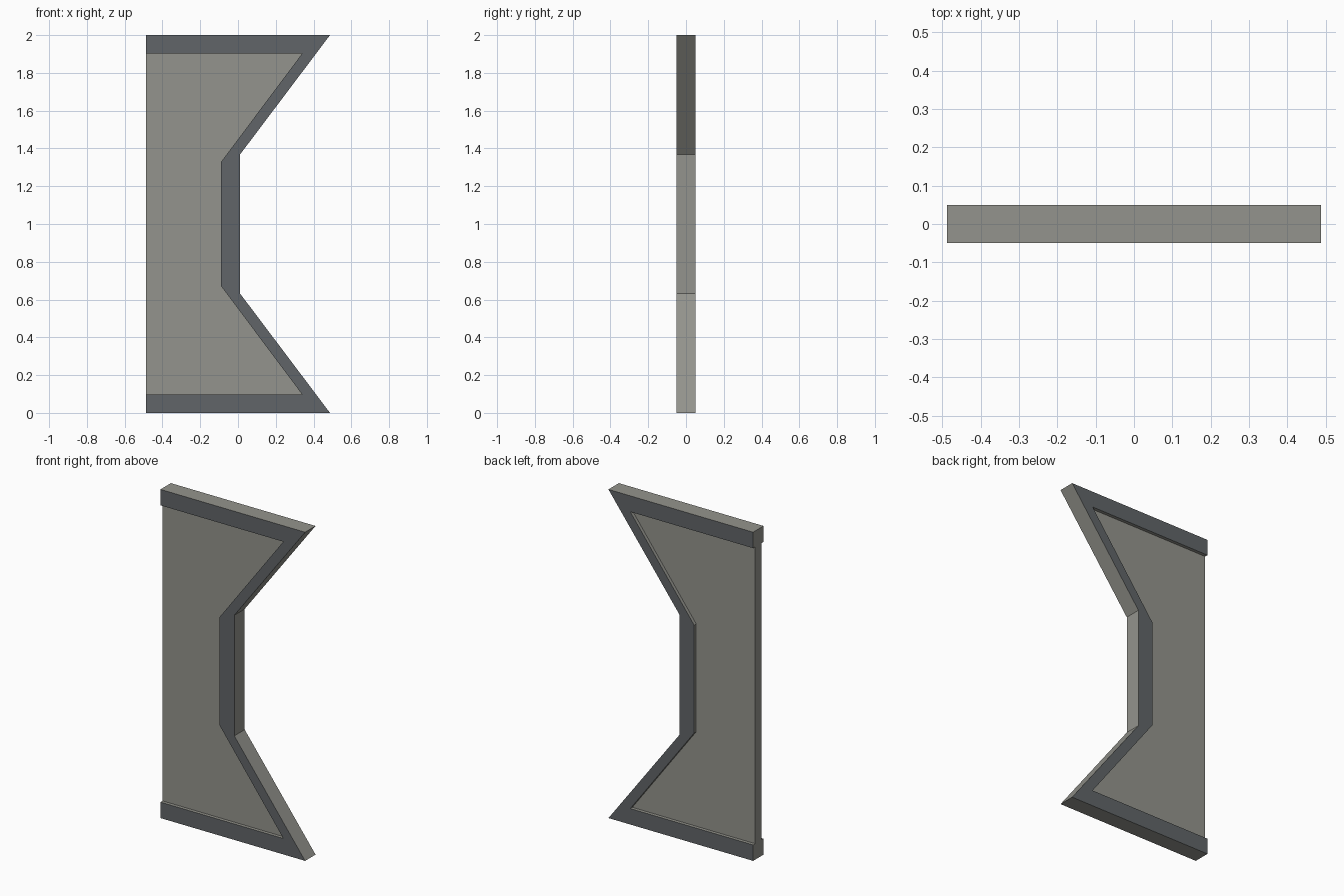
import bpy
import bmesh

if "Cube" in bpy.data.objects:
    bpy.data.objects.remove(bpy.data.objects["Cube"])


def make_material(name, rgb):
    mat = bpy.data.materials.new(name)
    mat.diffuse_color = (*rgb, 1.0)
    mat.use_nodes = True
    mat.node_tree.nodes["Principled BSDF"].inputs["Base Color"].default_value = mat.diffuse_color
    return mat


light_grey = make_material("light warm grey", (0.296, 0.296, 0.266))
dark_grey = make_material("dark slate grey", (0.119, 0.130, 0.138))


def mirrored(upper):
    """Complete a profile from its upper half, mirrored about z = 1."""
    return upper + [(x, 2.0 - z) for x, z in reversed(upper)]


outer = mirrored([(-0.487, 2.0), (0.487, 2.0), (0.01, 1.367)])
inner = mirrored([(-0.487, 1.903), (0.34, 1.903), (-0.09, 1.328)])


def extrude_polygons(name, polygons, half_depth, materials):
    """Extrude adjoining x-z polygons symmetrically along y."""
    bm = bmesh.new()
    for poly in polygons:
        bm.faces.new([bm.verts.new((x, -half_depth, z)) for x, z in poly])
    bmesh.ops.remove_doubles(bm, verts=bm.verts[:], dist=1e-5)
    result = bmesh.ops.extrude_face_region(bm, geom=bm.faces[:], use_keep_orig=True)
    moved = [g for g in result["geom"] if isinstance(g, bmesh.types.BMVert)]
    bmesh.ops.translate(bm, verts=moved, vec=(0, 2 * half_depth, 0))
    bmesh.ops.recalc_face_normals(bm, faces=bm.faces[:])
    # Front and back faces take the last material, edges the first
    for f in bm.faces:
        f.material_index = len(materials) - 1 if abs(f.normal.y) > 0.5 else 0
    mesh = bpy.data.meshes.new(name)
    bm.to_mesh(mesh)
    bm.free()
    for mat in materials:
        mesh.materials.append(mat)
    obj = bpy.data.objects.new(name, mesh)
    bpy.context.collection.objects.link(obj)
    return obj


# Raised border: one quad per profile segment, open on the left side
border = [[outer[i], outer[i + 1], inner[i + 1], inner[i]] for i in range(5)]
extrude_polygons("raised_border", border, 0.05, [light_grey, dark_grey])

# Recessed panel filling the border, split into three convex strips
left_top, left_bottom = (-0.487, inner[2][1]), (-0.487, inner[3][1])
panel = [
    [inner[0], inner[1], inner[2], left_top],
    [left_top, inner[2], inner[3], left_bottom],
    [left_bottom, inner[3], inner[4], inner[5]],
]
panel_obj = extrude_polygons("recessed_panel", panel, 0.03, [light_grey])

# Merge the flat strips of the panel into single faces
bm = bmesh.new()
bm.from_mesh(panel_obj.data)
bmesh.ops.dissolve_limit(bm, angle_limit=0.01, verts=bm.verts[:], edges=bm.edges[:])
bm.to_mesh(panel_obj.data)
bm.free()
